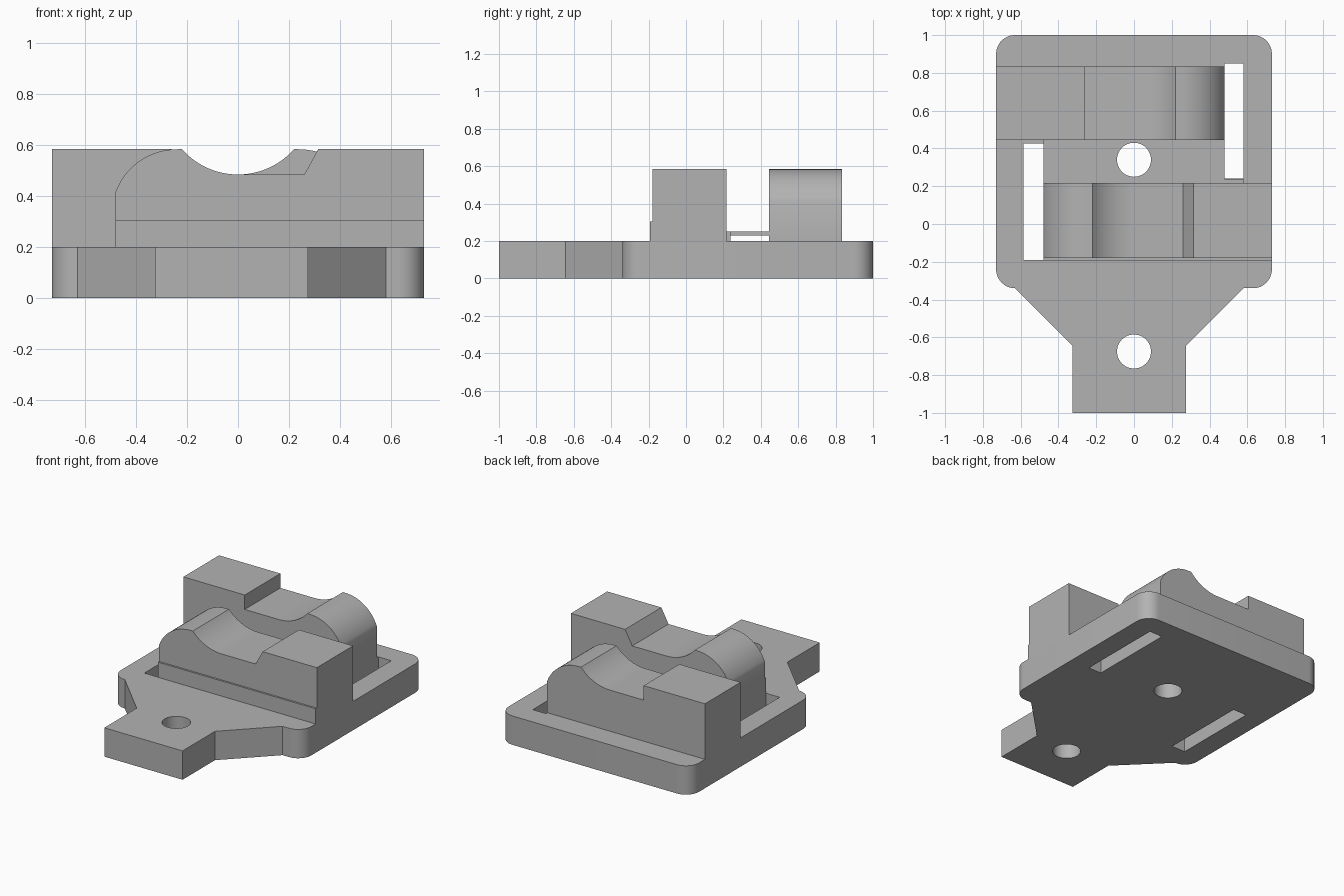
import bpy, bmesh
from math import sin, cos, pi, radians, asin, atan2

cube = bpy.data.objects.get("Cube")
if cube:
    bpy.data.objects.remove(cube, do_unlink=True)

grey = bpy.data.materials.new("light grey")
grey.use_nodes = True
grey.diffuse_color = (0.45, 0.45, 0.45, 1)
grey.node_tree.nodes["Principled BSDF"].inputs["Base Color"].default_value = grey.diffuse_color


def arc(cx, cy, r, start, end, n=12):
    return [(cx + r * cos(start + (end - start) * i / n),
             cy + r * sin(start + (end - start) * i / n)) for i in range(n + 1)]


def rect(x0, x1, y0, y1):
    return [(x0, y0), (x1, y0), (x1, y1), (x0, y1)]


def circle(x, y, r):
    return arc(x, y, r, 0, 2 * pi, 48)[:-1]


def solid(name, loops, low, high, upright=False):
    """Extrude an outline with holes along z, or along y when upright."""
    curve = bpy.data.curves.new(name, 'CURVE')
    curve.dimensions = '2D'
    curve.fill_mode = 'BOTH'
    curve.extrude = (high - low) / 2
    for pts in loops:
        spline = curve.splines.new('POLY')
        spline.points.add(len(pts) - 1)
        for p, (x, y) in zip(spline.points, pts):
            p.co = (x, y, 0, 1)
        spline.use_cyclic_u = True
    obj = bpy.data.objects.new(name, curve)
    bpy.context.collection.objects.link(obj)
    mid = (low + high) / 2
    obj.location = (0, mid, 0) if upright else (0, 0, mid)
    if upright:
        obj.rotation_euler.x = radians(90)
    bpy.ops.object.select_all(action='DESELECT')
    obj.select_set(True)
    bpy.context.view_layer.objects.active = obj
    bpy.ops.object.convert(target='MESH')
    obj = bpy.context.view_layer.objects.active
    bm = bmesh.new()
    bm.from_mesh(obj.data)
    bmesh.ops.remove_doubles(bm, verts=bm.verts, dist=0.0005)
    bmesh.ops.recalc_face_normals(bm, faces=bm.faces)
    bm.to_mesh(obj.data)
    bm.free()
    obj.data.materials.clear()
    obj.data.materials.append(grey)
    bpy.ops.object.shade_smooth_by_angle(angle=radians(30))
    return obj


# Base plate with rounded corners, tapered neck, two slots and two bolt holes
W, R = 0.73, 0.1
outline = (arc(W - R, 1 - R, R, 0, pi / 2)
           + arc(R - W, 1 - R, R, pi / 2, pi)
           + arc(R - W, R - 0.34, R, pi, 1.5 * pi)
           + [(-0.325, -0.645), (-0.325, -1), (0.275, -1), (0.275, -0.645), (0.58, -0.34)]
           + arc(W - R, R - 0.34, R, 1.5 * pi, 2 * pi))
centre_hole = circle(0, 0.34, 0.09)
solid("base_plate", [outline, rect(-0.585, -0.48, -0.19, 0.425), rect(0.48, 0.58, 0.24, 0.85),
                     centre_hole, circle(0, -0.675, 0.09)], 0, 0.2)

# Clamp blocks: rounded shoulder, cable saddle, then a stepped stop
saddle_r = 0.292
half = asin(0.22 / saddle_r)
profile = ([(-0.48, 0.2)]
           + arc(-0.24, 0.328, 0.256, atan2(0.09, -0.24), pi / 2, 16)
           + arc(0, 0.485 + saddle_r, saddle_r, 1.5 * pi - half, 1.5 * pi, 16))
tail = [(W, 0.585), (W, 0.2)]
front = profile + [(0.26, 0.485), (0.315, 0.585)] + tail
back = [(-x, z) for x, z in profile + [(0.26, 0.485), (0.26, 0.585)] + tail]
solid("front_clamp_block", [front], -0.18, 0.217, True)
solid("back_clamp_block", [back], 0.445, 0.835, True)

# Shallow ledge along the foot of the front block
solid("front_ledge", [rect(-0.48, W, 0.2, 0.305)], -0.193, -0.18, True)

# Thin raised web between the blocks, with its supporting rib
solid("web", [rect(-0.48, 0.48, 0.217, 0.445), centre_hole], 0.23, 0.25)
solid("web_rib", [rect(-0.48, 0.58, 0.2, 0.25)], 0.217, 0.237, True)
